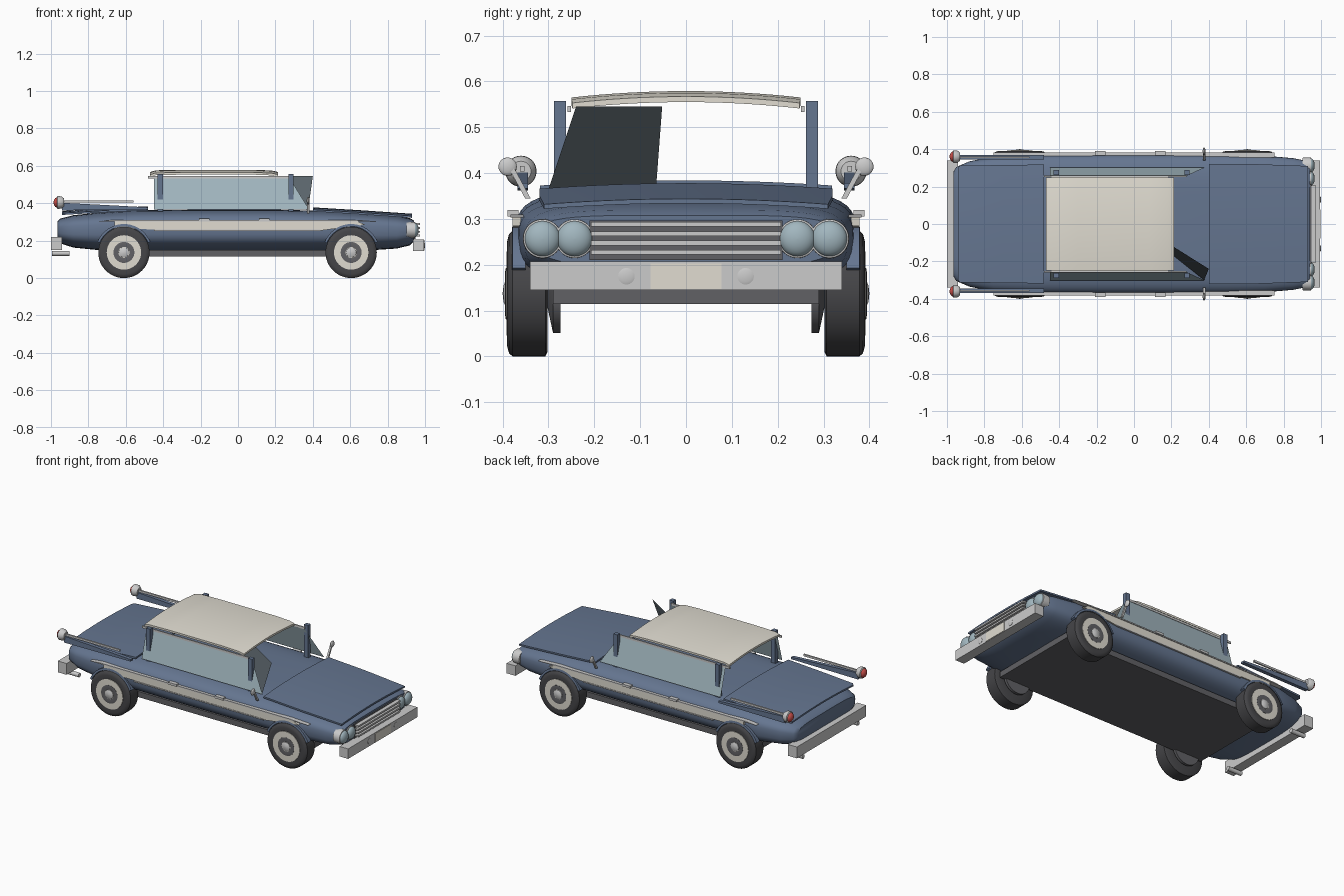
import bpy, bmesh, math
from mathutils import Vector

if "Cube" in bpy.data.objects:
    bpy.data.objects.remove(bpy.data.objects["Cube"])


def material(name, r, g, b):
    m = bpy.data.materials.new(name)
    m.diffuse_color = (r, g, b, 1)
    m.use_nodes = True
    m.node_tree.nodes["Principled BSDF"].inputs["Base Color"].default_value = m.diffuse_color
    return m


BLUE = material("blue_paint", .13, .18, .28)
CREAM = material("cream_paint", .75, .72, .64)
CHROME = material("chrome", .65, .65, .66)
GLASS = material("glass", .36, .47, .52)
TINT = material("tinted_glass", .12, .15, .17)
RUBBER = material("rubber", .06, .06, .065)
DARK = material("dark_metal", .12, .12, .13)
RED = material("red_lens", .6, .08, .07)


def mesh(name, verts, faces, mat, smooth=None):
    me = bpy.data.meshes.new(name)
    me.from_pydata(verts, [], faces)
    bm = bmesh.new()
    bm.from_mesh(me)
    bmesh.ops.recalc_face_normals(bm, faces=bm.faces)
    bm.to_mesh(me)
    bm.free()
    ob = bpy.data.objects.new(name, me)
    bpy.context.collection.objects.link(ob)
    me.materials.append(mat)
    if smooth:
        bpy.ops.object.select_all(action='DESELECT')
        ob.select_set(True)
        bpy.context.view_layer.objects.active = ob
        bpy.ops.object.shade_smooth_by_angle(angle=math.radians(smooth))
    return ob


def box(name, x, y, z, mat):
    v = [(a, b, c) for a in x for b in y for c in z]
    f = [(0, 1, 3, 2), (4, 6, 7, 5), (0, 4, 5, 1), (2, 3, 7, 6), (0, 2, 6, 4), (1, 5, 7, 3)]
    return mesh(name, v, f, mat)


def loft(name, rings, mat, smooth=40):
    n = len(rings[0])
    f = [(i * n + j, i * n + (j + 1) % n, (i + 1) * n + (j + 1) % n, (i + 1) * n + j)
         for i in range(len(rings) - 1) for j in range(n)]
    f += [tuple(range(n)), tuple(range((len(rings) - 1) * n, len(rings) * n))]
    return mesh(name, [v for r in rings for v in r], f, mat, smooth)


def lathe(name, centre, axis, profile, mat, n=40):
    # profile holds (radius, distance along axis)
    d = Vector(axis)
    u = Vector((0, 0, 1))
    w = d.cross(u)
    rings = [[Vector(centre) + d * h + (u * math.cos(t) + w * math.sin(t)) * r
              for t in (2 * math.pi * k / n for k in range(n))] for r, h in profile]
    return loft(name, rings, mat)


def ball(name, c, r, mat, sx=1):
    prof = [(max(r * math.sin(math.pi * k / 14), 1e-4), -r * sx * math.cos(math.pi * k / 14))
            for k in range(15)]
    return lathe(name, c, (1, 0, 0), prof, mat, 28)


def panel(name, stations, camber, thick, mat):
    # cambered sheet through (x, half width, z) stations
    rings = []
    for x, hw, z in stations:
        ys = [hw * (k / 8 - 1) for k in range(17)]
        top = [(x, y, z + camber * (1 - (y / hw) ** 2)) for y in ys]
        rings.append(top + [(a, b, c - thick) for a, b, c in reversed(top)])
    return loft(name, rings, mat, 30)


# body hull: x, half width, bottom z, top z
sections = [(-.965, .28, .21, .305), (-.95, .305, .185, .318), (-.88, .335, .163, .336),
            (-.75, .36, .150, .350), (-.55, .37, .145, .362), (-.2, .372, .143, .366),
            (.2, .372, .143, .366), (.5, .37, .145, .358), (.7, .365, .148, .346),
            (.85, .352, .158, .332), (.92, .338, .175, .32), (.94, .33, .195, .308)]
rings = []
for x, w, b, t in sections:
    ring = []
    for k in range(48):
        a = 2 * math.pi * k / 48
        c, s = math.cos(a), math.sin(a)
        e = .42 if s > 0 else .55
        mid = b + (t - b) * .55
        h = t - mid if s > 0 else mid - b
        ring.append((x, w * math.copysign(abs(c) ** e, c), mid + h * math.copysign(abs(s) ** .65, s)))
    rings.append(ring)
loft("body", rings, BLUE)
box("floor_pan", (-.72, .72), (-.29, .29), (.115, .15), DARK)

# lids and roof
panel("hood", [(.4, .32, .366), (.65, .32, .351), (.93, .31, .332)], .012, .01, BLUE)
panel("trunk_lid", [(-.94, .3, .346), (-.93, .312, .348), (-.7, .315, .362), (-.48, .318, .373)],
      .011, .01, BLUE)
panel("roof", [(-.47, .248, .553), (-.44, .25, .562), (-.3, .25, .565), (.08, .25, .565),
               (.18, .25, .561), (.215, .248, .553)], .014, .012, CREAM)

# windscreen panel, left as the slanted half pane
mesh("windscreen_pane", [(.4, -.24, .545), (.1, -.052, .545), (.08, -.065, .372), (.375, -.3, .365)],
     [(0, 1, 2, 3)], TINT)

# front end
box("grille_back", (.93, .948), (-.21, .21), (.21, .297), DARK)
for i in range(4):
    z = .222 + i * .0205
    box("grille_bar", (.94, .972), (-.207, .207), (z, z + .01), CHROME)
box("front_bumper", (.935, .995), (-.34, .34), (.145, .207), CHROME)
box("front_plate", (.99, .998), (-.077, .077), (.147, .203), CREAM)
box("rear_bumper", (-1, -.94), (-.34, .34), (.15, .22), CHROME)

TYRE = [(.07, .302), (.127, .302), (.137, .307), (.137, .378), (.13, .386), (.115, .39), (.092, .388)]
for s in (1, -1):
    def yy(a, b):
        return tuple(sorted((s * a, s * b)))

    # side glass, pillars, drip rail
    mesh("side_glass", [(-.45, s * .303, .367), (.38, s * .303, .367),
                        (.27, s * .252, .545), (-.45, s * .252, .545)], [(0, 1, 2, 3)], GLASS)
    for x in (-.43, .27):
        box("pillar", (x, x + .028), yy(.262, .288), (.355, .557), BLUE)
    box("drip_rail", (-.48, .28), yy(.251, .258), (.533, .546), CHROME)

    # tail fin, trim and lamp
    fin = [(-.94, .362), (-.48, .366), (-.48, .378), (-.7, .39), (-.94, .402)]
    loft("tail_fin", [[(x, s * y, z) for x, z in fin] for y in (.345, .368)], BLUE, 20)
    box("fin_trim", (-.93, -.56), yy(.352, .362), (.403, .415), CHROME)
    lathe("tail_lamp_bezel", (-.945, s * .36, .404), (-1, 0, 0),
          [(.022, -.015), (.033, 0), (.034, .02), (.028, .024)], CHROME)
    ball("tail_lamp", (-.963, s * .36, .404), .029, RED, .8)

    # headlamps
    for y in (.243, .313):
        lathe("headlamp_bezel", (.9, s * y, .257), (1, 0, 0),
              [(.041, 0), (.043, .03), (.042, .045), (.036, .047)], CHROME)
        ball("headlamp", (.943, s * y, .257), .039, GLASS, .6)
    lathe("bumper_lamp", (.993, s * .13, .175), (1, 0, 0), [(.018, -.01), (.018, .004), (.012, .006)], CHROME)
    lathe("exhaust_tip", (-.95, s * .27, .132), (-1, 0, 0), [(.013, -.05), (.013, .045), (.009, .045)], CHROME)

    # side spear, chrome edges and handles
    spear = [(-.66, .262), (.45, .255), (.68, .285), (.64, .303), (-.66, .303)]
    loft("side_spear", [[(x, s * y, z) for x, z in spear] for y in (.36, .378)], CREAM, 20)
    strip = [(-.75, .303), (-.68, .31), (.62, .31), (.75, .303), (.62, .303), (-.68, .303)]
    loft("upper_trim", [[(x, s * y, z) for x, z in strip] for y in (.355, .383)], CHROME, 20)
    box("lower_trim", (-.45, .44), yy(.36, .381), (.252, .259), CHROME)
    for x in (-.18, .14):
        box("door_handle", (x - .028, x + .028), yy(.365, .389), (.305, .319), CHROME)

    # mirror on a stem
    ball("mirror", (.375, s * .389, .414), .02, CHROME, .4)
    loft("mirror_stem", [[(.375 + a, s * (y + b), z) for a, b in
                          ((-.006, -.006), (.006, -.006), (.006, .006), (-.006, .006))]
                         for y, z in ((.345, .345), (.38, .41))], CHROME, 20)

    # wheels with arches
    for x in (-.61, .605):
        ax = (0, s, 0)
        c = (x, 0, .137)
        lathe("tyre", c, ax, TYRE, RUBBER, 48)
        lathe("whitewall", c, ax, [(.092, .37), (.092, .391), (.055, .392)], CREAM)
        lathe("hubcap", c, ax, [(.056, .38), (.056, .393), (.045, .395), (.03, .392)], DARK)
        lathe("hub_dome", c, ax, [(.03, .385), (.027, .394), (.018, .398), (.001, .4)], CHROME)
        lathe("brake_disc", c, ax, [(.086, .274), (.086, .29), (.03, .302)], DARK)
        arch = []
        for k in range(25):
            t = math.pi * (.12 + .76 * k / 24)
            arch.append([(x + r * math.cos(t), s * y, .137 + r * math.sin(t))
                         for r, y in ((.139, .35), (.139, .38), (.152, .378), (.152, .35))])
        loft("wheel_arch", arch, BLUE)
for x in (-.61, .605):
    lathe("axle", (x, 0, .137), (0, 1, 0), [(.014, -.3), (.014, .3)], DARK, 16)
